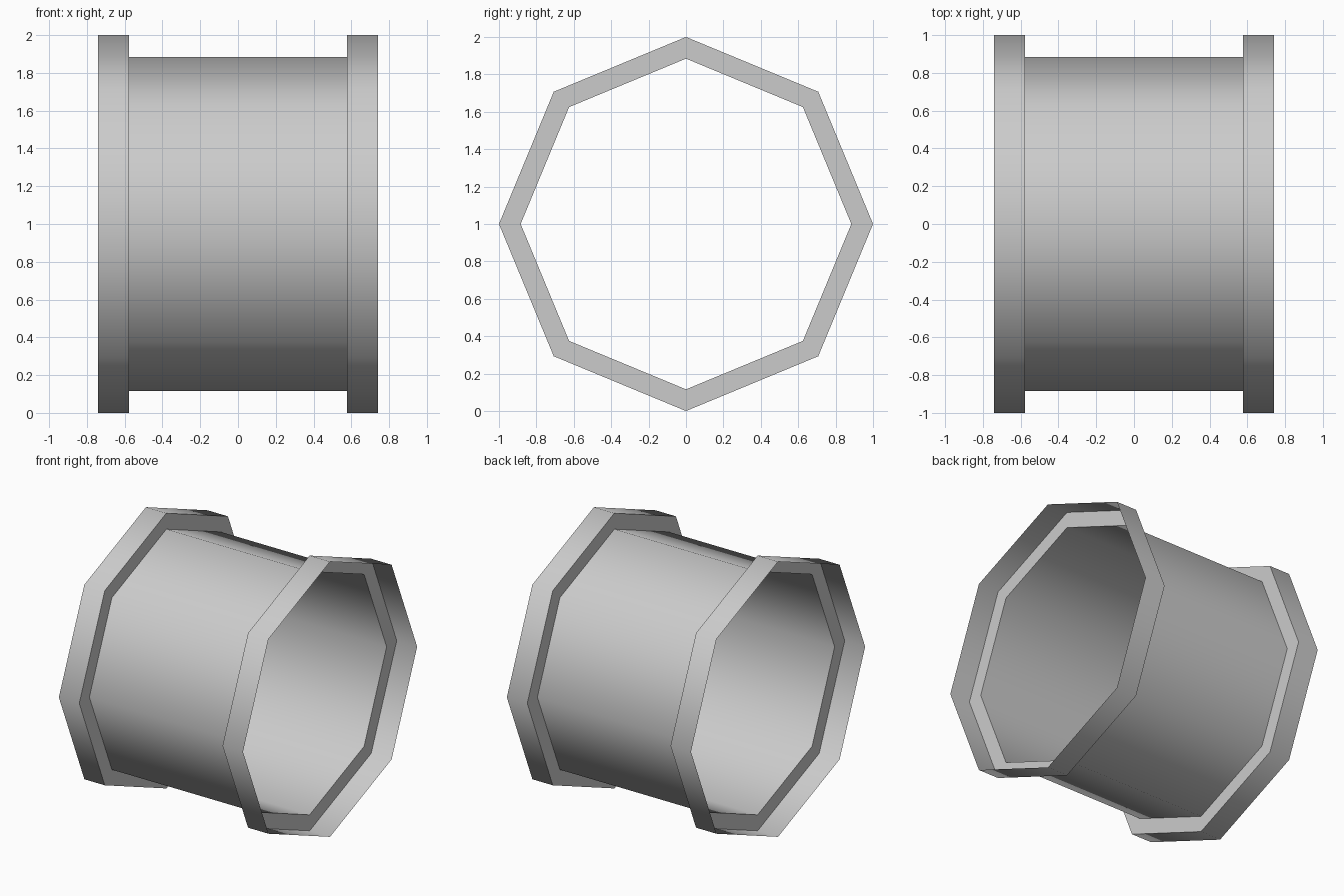
import bpy
import bmesh
from math import cos, sin, pi, radians

if "Cube" in bpy.data.objects:
    bpy.data.objects.remove(bpy.data.objects["Cube"])

SIDES = 8
CENTRE_Z = 1.0
HALF_LEN, FLANGE_X = 0.74, 0.576
FLANGE_R, TUBE_R = 1.0, 0.884

# Open thin-shell profile (x, radius): flange rim, step wall, tube, mirrored
half = [(-HALF_LEN, FLANGE_R), (-FLANGE_X, FLANGE_R), (-FLANGE_X, TUBE_R)]
profile = half + [(-x, r) for x, r in reversed(half)]

# Eight-sided revolution around the x axis
bm = bmesh.new()
rings = []
for x, r in profile:
    angles = [2 * pi * j / SIDES for j in range(SIDES)]
    rings.append([bm.verts.new((x, r * cos(a), r * sin(a))) for a in angles])
for a, b in zip(rings, rings[1:]):
    for j in range(SIDES):
        k = (j + 1) % SIDES
        bm.faces.new((a[j], a[k], b[k], b[j]))

mesh = bpy.data.meshes.new("flanged_tube")
bm.to_mesh(mesh)
bm.free()
tube = bpy.data.objects.new("flanged_tube", mesh)
tube.location.z = CENTRE_Z
bpy.context.collection.objects.link(tube)

# Smooth around the octagon, sharp at the flange steps
bpy.context.view_layer.objects.active = tube
tube.select_set(True)
bpy.ops.object.shade_smooth_by_angle(angle=radians(60))
